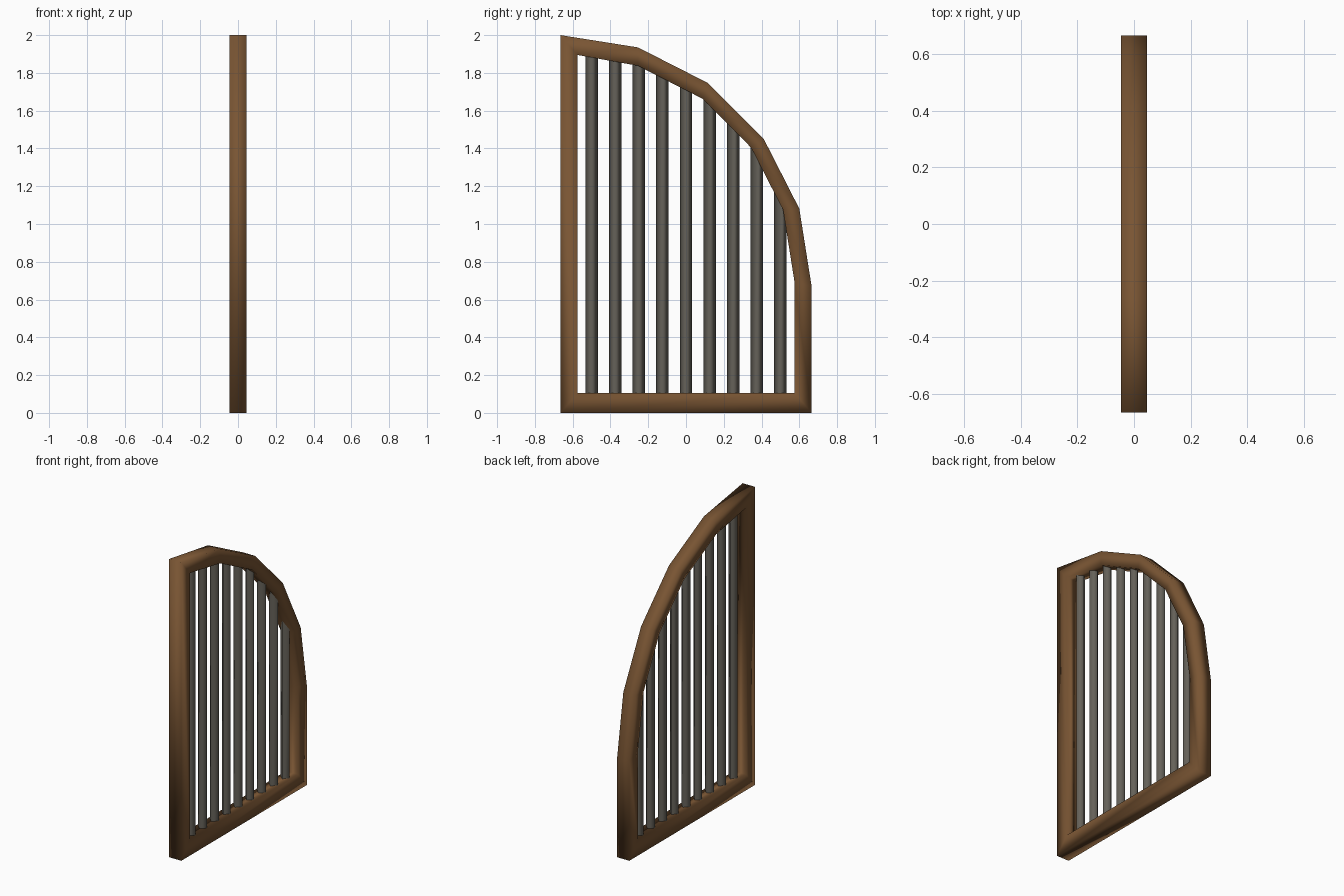
import bpy, bmesh, math

if "Cube" in bpy.data.objects:
    bpy.data.objects.remove(bpy.data.objects["Cube"])


def material(name, colour):
    m = bpy.data.materials.new(name)
    m.diffuse_color = (*colour, 1)
    m.use_nodes = True
    m.node_tree.nodes["Principled BSDF"].inputs["Base Color"].default_value = m.diffuse_color
    return m


wood = material("brown wood", (0.19, 0.09, 0.033))
iron = material("grey iron", (0.13, 0.12, 0.10))


def finish(bm, name, mat):
    bmesh.ops.recalc_face_normals(bm, faces=bm.faces)
    me = bpy.data.meshes.new(name)
    bm.to_mesh(me)
    bm.free()
    me.materials.append(mat)
    for p in me.polygons:
        p.use_smooth = True
    ob = bpy.data.objects.new(name, me)
    bpy.context.collection.objects.link(ob)


# Gate outlines in (y, z): square lower part, quarter-circle top in five steps
W, D, R = 0.665, 0.045, 1.33
arc = [(-W + R * math.cos(math.radians(a)), 0.67 + R * math.sin(math.radians(a)))
       for a in range(0, 91, 18)]
outer = [(-W, 0), (W, 0)] + arc
inner = [(-0.575, 0.105), (0.575, 0.105), (0.575, 0.69), (0.514, 1.075),
         (0.345, 1.404), (0.088, 1.663), (-0.255, 1.838), (-0.575, 1.895)]

# Frame: rectangular section swept round the outline
bm = bmesh.new()
rings = [[bm.verts.new((x, y, z)) for y, z in line]
         for line, x in ((outer, D), (inner, D), (inner, -D), (outer, -D))]
n = len(outer)
for r in range(4):
    a, b = rings[r], rings[(r + 1) % 4]
    for i in range(n):
        j = (i + 1) % n
        bm.faces.new((a[i], a[j], b[j], b[i]))
finish(bm, "gate_frame", wood)


def top_height(y):
    """Height of the middle of the arched rail at y."""
    mid = [((a[0] + b[0]) / 2, (a[1] + b[1]) / 2) for a, b in zip(outer[2:], inner[2:])]
    for (y0, z0), (y1, z1) in zip(mid, mid[1:]):
        if y1 <= y <= y0:
            return z0 + (z1 - z0) * (y - y0) / (y1 - y0)
    return mid[-1][1]


# Upright bars: four-sided, set corner-on, ends buried in the frame
for k in range(9):
    cy, r = -0.5 + 0.125 * k, 0.033
    bm = bmesh.new()
    corners = [(r, cy), (0, cy + r), (-r, cy), (0, cy - r)]
    low = [bm.verts.new((x, y, 0.06)) for x, y in corners]
    high = [bm.verts.new((x, y, top_height(y))) for x, y in corners]
    for i in range(4):
        j = (i + 1) % 4
        bm.faces.new((low[i], low[j], high[j], high[i]))
    finish(bm, f"upright_bar_{k + 1}", iron)
